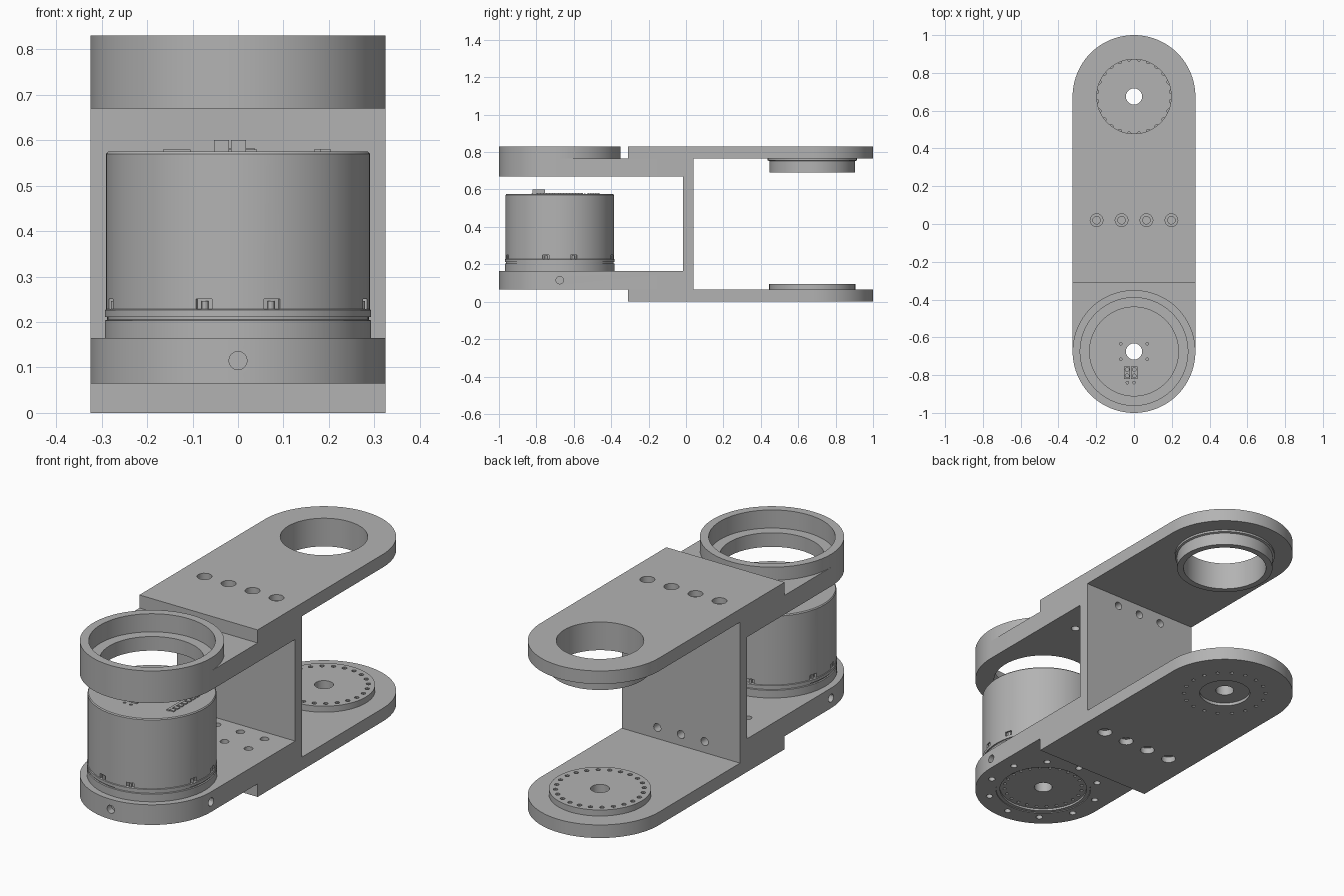
import bpy, bmesh, math
from mathutils import Matrix, Vector

if "Cube" in bpy.data.objects:
    bpy.data.objects.remove(bpy.data.objects["Cube"], do_unlink=True)

gray = bpy.data.materials.new("machined_gray")
gray.use_nodes = True
gray.diffuse_color = (0.45, 0.45, 0.45, 1)
gray.node_tree.nodes["Principled BSDF"].inputs["Base Color"].default_value = (0.45, 0.45, 0.45, 1)

HALF = 0.325     # half width of the arms and radius of their ends
AXIS = 0.675     # distance of both joint axes from the centre
FRONT = Vector((0, -AXIS, 0))
REAR = Vector((0, AXIS, 0))


def make(name, bm):
    bmesh.ops.recalc_face_normals(bm, faces=bm.faces)
    mesh = bpy.data.meshes.new(name)
    bm.to_mesh(mesh)
    bm.free()
    mesh.materials.append(gray)
    obj = bpy.data.objects.new(name, mesh)
    bpy.context.collection.objects.link(obj)
    return obj


def smooth(obj):
    bpy.ops.object.select_all(action='DESELECT')
    obj.select_set(True)
    bpy.context.view_layer.objects.active = obj
    bpy.ops.object.shade_smooth_by_angle(angle=math.radians(30))


def add_box(bm, x0, x1, y0, y1, z0, z1):
    mat = Matrix.Translation(((x0 + x1) / 2, (y0 + y1) / 2, (z0 + z1) / 2))
    mat = mat @ Matrix.Diagonal((x1 - x0, y1 - y0, z1 - z0, 1))
    bmesh.ops.create_cube(bm, size=1, matrix=mat)


def add_cyl(bm, start, end, r, seg=16):
    start, end = Vector(start), Vector(end)
    d = end - start
    mat = Matrix.Translation((start + end) / 2) @ d.to_track_quat('Z', 'Y').to_matrix().to_4x4()
    bmesh.ops.create_cone(bm, cap_ends=True, segments=seg, radius1=r, radius2=r,
                          depth=d.length, matrix=mat)


def box(name, *dims):
    bm = bmesh.new()
    add_box(bm, *dims)
    return make(name, bm)


def lathe(name, centre, profile, seg=96):
    """Spin a closed (radius, height) outline into a ring."""
    bm = bmesh.new()
    rings = []
    for i in range(seg):
        a = math.tau * i / seg
        rings.append([bm.verts.new((centre.x + r * math.cos(a), centre.y + r * math.sin(a), z))
                      for r, z in profile])
    n = len(profile)
    for i in range(seg):
        p, q = rings[i], rings[(i + 1) % seg]
        for j in range(n):
            k = (j + 1) % n
            bm.faces.new((p[j], q[j], q[k], p[k]))
    obj = make(name, bm)
    smooth(obj)
    return obj


def arm(name, side, inner_y, z0, z1, seg=48):
    """Flat plate with a round end on the front (-1) or rear (+1) side."""
    bm = bmesh.new()
    pts = [(HALF, inner_y)]
    for i in range(seg + 1):
        a = math.pi * i / seg
        pts.append((HALF * math.cos(a), side * (AXIS + HALF * math.sin(a))))
    pts.append((-HALF, inner_y))
    face = bm.faces.new([bm.verts.new((x, y, z0)) for x, y in pts])
    out = bmesh.ops.extrude_face_region(bm, geom=[face])
    verts = [v for v in out["geom"] if isinstance(v, bmesh.types.BMVert)]
    bmesh.ops.translate(bm, verts=verts, vec=(0, 0, z1 - z0))
    return make(name, bm)


def cut(obj, *cutter_meshes):
    """Subtract each cutter mesh, then drop the helper."""
    for bm in cutter_meshes:
        tool = make("cutter", bm)
        tool.hide_render = True
        mod = obj.modifiers.new("cut", 'BOOLEAN')
        mod.operation, mod.solver, mod.object = 'DIFFERENCE', 'EXACT', tool
        deps = bpy.context.evaluated_depsgraph_get()
        mesh = bpy.data.meshes.new_from_object(obj.evaluated_get(deps))
        obj.modifiers.clear()
        obj.data = mesh
        bpy.data.objects.remove(tool, do_unlink=True)
    smooth(obj)


def holes(points, axis, r, seg=16):
    """Cutter of equal cylinders starting at the points and running along axis."""
    bm = bmesh.new()
    for p in points:
        add_cyl(bm, p, Vector(p) + Vector(axis), r, seg)
    return bm


def circle(centre, r, count, z, phase=0.0):
    return [centre + Vector((r * math.cos(math.tau * (i + phase) / count),
                             r * math.sin(math.tau * (i + phase) / count), z)) for i in range(count)]


UP = (0, 0, 0.3)
ROW = [-0.198, -0.066, 0.066, 0.198]

# Rear bracket: two plates and the upright web
lower = arm("rear_lower_plate", 1, -0.31, 0, 0.065)
cut(lower, holes([(x, 0.02, -0.27) for x in ROW], UP, 0.034),
    holes([(x, 0.02, -0.1) for x in ROW], UP, 0.02),
    holes([REAR + Vector((0, 0, -0.1))], UP, 0.12, 64),
    holes(circle(REAR, 0.195, 18, -0.1), UP, 0.009, 10))
upper = arm("rear_upper_plate", 1, -0.31, 0.765, 0.83)
cut(upper, holes([(x, 0.02, 0.8) for x in ROW], UP, 0.034),
    holes([(x, 0.02, 0.7) for x in ROW], UP, 0.02),
    holes([REAR + Vector((0, 0, 0.7))], UP, 0.197, 96))
web = box("web", -HALF, HALF, -0.015, 0.04, 0.065, 0.765)
cut(web, holes([(x, -0.1, z) for x in (-0.13, 0, 0.13) for z in (0.12, 0.715)], (0, 0.3, 0), 0.02))

# Rear joint: lower hub disc and upper bearing collar
hub = lathe("rear_hub", REAR, [(0.043, 0.015), (0.12, 0.015), (0.12, 0.065), (0.23, 0.065),
                               (0.23, 0.095), (0.043, 0.095)])
cut(hub, holes(circle(REAR, 0.2, 24, 0.075, 0.5), UP, 0.011, 10))
lathe("rear_collar", REAR, [(0.197, 0.69), (0.228, 0.69), (0.228, 0.752), (0.238, 0.755),
                            (0.238, 0.765), (0.197, 0.765)])

# Front bracket: lower arm with screw holes, upper arm with motor ring
bolt_rows = [(x, y) for x in ROW for y in (-0.075, -0.2)]
low_arm = arm("front_lower_arm", -1, -0.015, 0.065, 0.165)
cut(low_arm, holes([(x, y, 0) for x, y in bolt_rows], UP, 0.02),
    holes([FRONT], UP, 0.226, 96),
    holes(circle(FRONT, 0.265, 10, -0.2, 0.5), UP, 0.016))
radial = bmesh.new()
for dx, dy in ((1, 0), (-1, 0), (0, -1)):
    d = Vector((dx, dy, 0))
    base = FRONT + Vector((0, 0, 0.115))
    add_cyl(radial, base + d * 0.29, base + d * 0.4, 0.02)
cut(low_arm, radial)
up_arm = arm("front_upper_arm", -1, -0.015, 0.67, 0.765)
cut(up_arm, holes([(x, y, 0.6) for x, y in bolt_rows], UP, 0.02),
    holes([FRONT + Vector((0, 0, 0.6))], UP, 0.235, 96),
    holes([FRONT + Vector((0, 0, 0.74))], UP, 0.285, 96))
lathe("motor_ring", FRONT, [(0.285, 0.765), (HALF, 0.765), (HALF, 0.83), (0.285, 0.83)])

# Motor: flange with output disc, groove, and notched housing
flange = lathe("motor_flange", FRONT, [
    (0.043, 0.078), (0.207, 0.078), (0.207, 0.068), (0.225, 0.068), (0.225, 0.165), (0.293, 0.165),
    (0.293, 0.203), (0.288, 0.205), (0.288, 0.211), (0.043, 0.211)])
cut(flange, holes(circle(FRONT, 0.185, 24, -0.2), UP, 0.008, 10))
housing = lathe("motor_housing", FRONT, [
    (0.043, 0.211), (0.293, 0.211), (0.293, 0.226), (0.29, 0.228), (0.29, 0.57),
    (0.286, 0.575), (0.043, 0.575)])
notches = bmesh.new()
for quarter in range(4):
    for tilt in (-15, 15):
        part = bmesh.new()
        add_box(part, 0.278, 0.32, -0.018, 0.018, 0.228, 0.25)
        a = quarter * math.pi / 2 + math.radians(tilt)
        part.transform(Matrix.Translation(FRONT) @ Matrix.Rotation(a, 4, 'Z'))
        tmp = bpy.data.meshes.new("notch")
        part.to_mesh(tmp)
        part.free()
        notches.from_mesh(tmp)
        bpy.data.meshes.remove(tmp)
pins = [FRONT + Vector((x, y, 0.56)) for x in (-0.07, 0.07) for y in (-0.04, 0.04)]
pins += [FRONT + Vector((x, -0.165, 0.56)) for x in (-0.035, 0.0)]
cut(housing, notches, holes(pins, UP, 0.007, 10))

# Small tabs standing in the notches
tabs = bmesh.new()
for p in circle(FRONT, 0.281, 24, 0.239):
    offset = (p - FRONT).xy
    angle = math.degrees(math.atan2(offset.y, offset.x)) % 90
    if abs(angle - 15) < 1 or abs(angle - 75) < 1:
        add_cyl(tabs, p - Vector((0, 0, 0.011)), p + Vector((0, 0, 0.007)), 0.008, 12)
smooth(make("notch_tabs", tabs))

# Motor lid fittings: slatted vent, terminal strip, power plug, signal plug
vent = bmesh.new()
for i in range(24):
    y = -0.825 + i * 0.0122
    add_box(vent, -0.165, -0.105, y, y + 0.006, 0.575, 0.579)
make("lid_vent", vent)
strip = bmesh.new()
add_box(strip, 0.168, 0.182, -0.8, -0.55, 0.575, 0.581)
for i in range(8):
    y = -0.795 + i * 0.031
    add_box(strip, 0.182, 0.203, y, y + 0.02, 0.575, 0.58)
make("terminal_strip", strip)
plug = bmesh.new()
for x in (-0.053, -0.015):
    add_box(plug, x, x + 0.033, -0.82, -0.755, 0.575, 0.6)
power = make("power_plug", plug)
cut(power, holes([(x, y, 0.59) for x in (-0.0365, 0.0015) for y in (-0.804, -0.771)], UP, 0.01, 12))
signal = bmesh.new()
add_box(signal, -0.03, 0.042, -0.53, -0.46, 0.575, 0.579)
for i in range(5):
    y = -0.525 + i * 0.013
    add_box(signal, -0.025, 0.037, y, y + 0.007, 0.579, 0.582)
make("signal_plug", signal)
